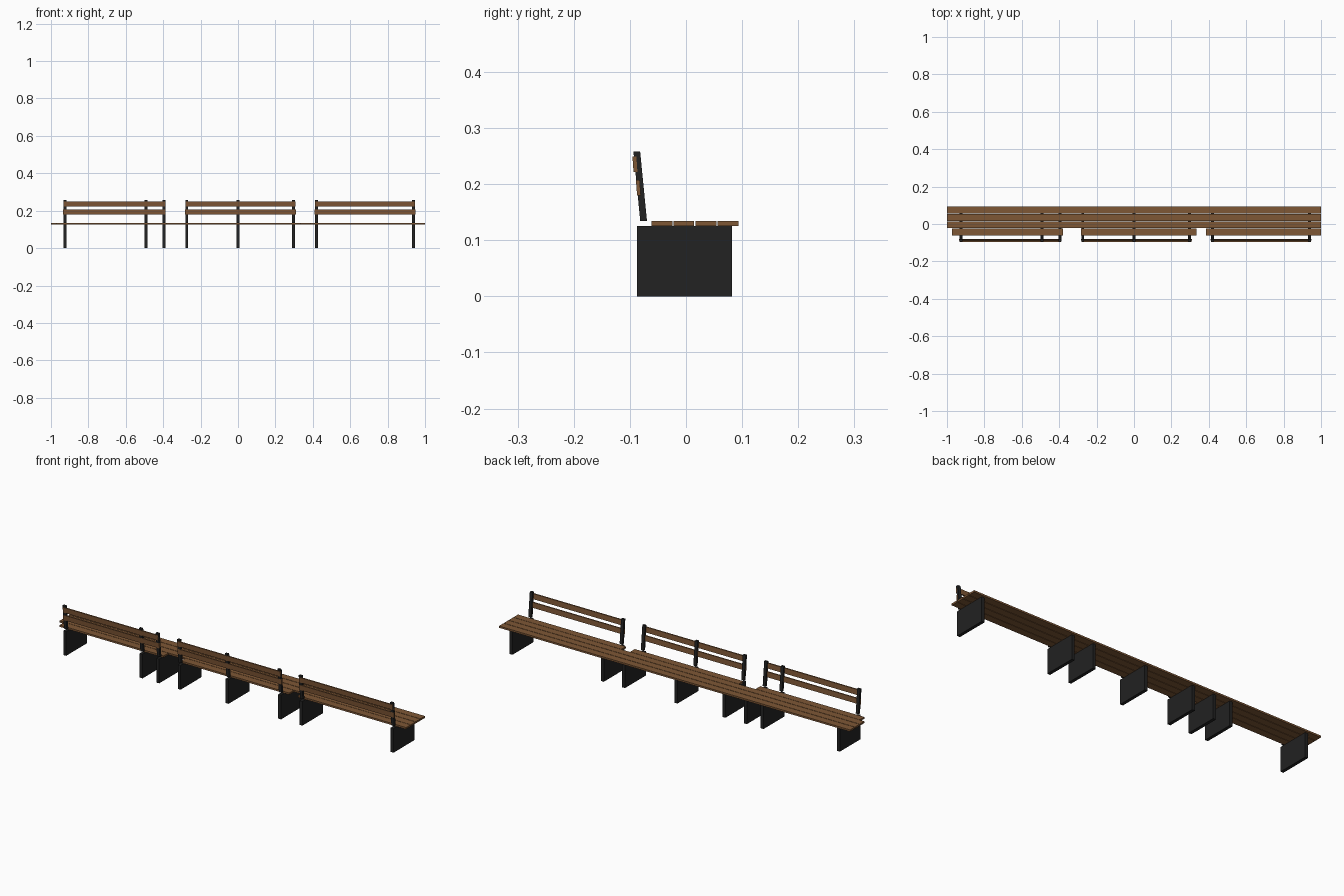
import bpy, bmesh

if "Cube" in bpy.data.objects:
    bpy.data.objects.remove(bpy.data.objects["Cube"])


def material(name, rgb):
    m = bpy.data.materials.new(name)
    m.diffuse_color = (*rgb, 1)
    m.use_nodes = True
    m.node_tree.nodes["Principled BSDF"].inputs["Base Color"].default_value = m.diffuse_color
    return m


wood = material("brown wood", (0.21, 0.095, 0.036))
metal = material("dark metal", (0.016, 0.016, 0.016))


def prism(name, profile, x0, x1, mat):
    """Extrude a (y, z) profile along x."""
    bm = bmesh.new()
    face = bm.faces.new([bm.verts.new((x0, y, z)) for y, z in profile])
    ext = bmesh.ops.extrude_face_region(bm, geom=[face])
    moved = [v for v in ext["geom"] if isinstance(v, bmesh.types.BMVert)]
    bmesh.ops.translate(bm, verts=moved, vec=(x1 - x0, 0, 0))
    bmesh.ops.recalc_face_normals(bm, faces=bm.faces)
    mesh = bpy.data.meshes.new(name)
    bm.to_mesh(mesh)
    bm.free()
    mesh.materials.append(mat)
    ob = bpy.data.objects.new(name, mesh)
    bpy.context.collection.objects.link(ob)
    return ob


def rect(y0, y1, z0, z1, lean=0.0):
    """Rectangle whose top edge is shifted by lean in y."""
    return [(y0, z0), (y1, z0), (y1 + lean, z1), (y0 + lean, z1)]


# Long seat slats
SEAT_Z = (0.125, 0.134)
for y0 in (-0.0225, 0.017, 0.0565):
    prism("seat_slat", rect(y0, y0 + 0.037, *SEAT_Z), -1, 1, wood)

# Rear seat slat, split into three sections
for x0, x1 in ((-0.973, -0.38), (-0.283, 0.335), (0.385, 1.0)):
    prism("rear_seat_slat", rect(-0.0615, -0.0245, *SEAT_Z), x0, x1, wood)

# Backrest slats, two per section
for x0, x1 in ((-0.935, -0.387), (-0.283, 0.31), (0.41, 0.95)):
    prism("upper_back_slat", rect(-0.0935, -0.0865, 0.222, 0.249, -0.002),
          x0 + 0.003, x1 - 0.003, wood)
    prism("lower_back_slat", rect(-0.0872, -0.0805, 0.180, 0.207, -0.002),
          x0, x1, wood)

# Leg panels with a leaning back post above each
for x in (-0.926, -0.491, -0.396, -0.274, -0.001, 0.298, 0.419, 0.939):
    prism("leg_panel", rect(-0.087, 0.082, 0, 0.125), x - 0.008, x + 0.008, metal)
    prism("back_post", rect(-0.0815, -0.0695, 0.134, 0.258, -0.0122),
          x - 0.008, x + 0.008, metal)
